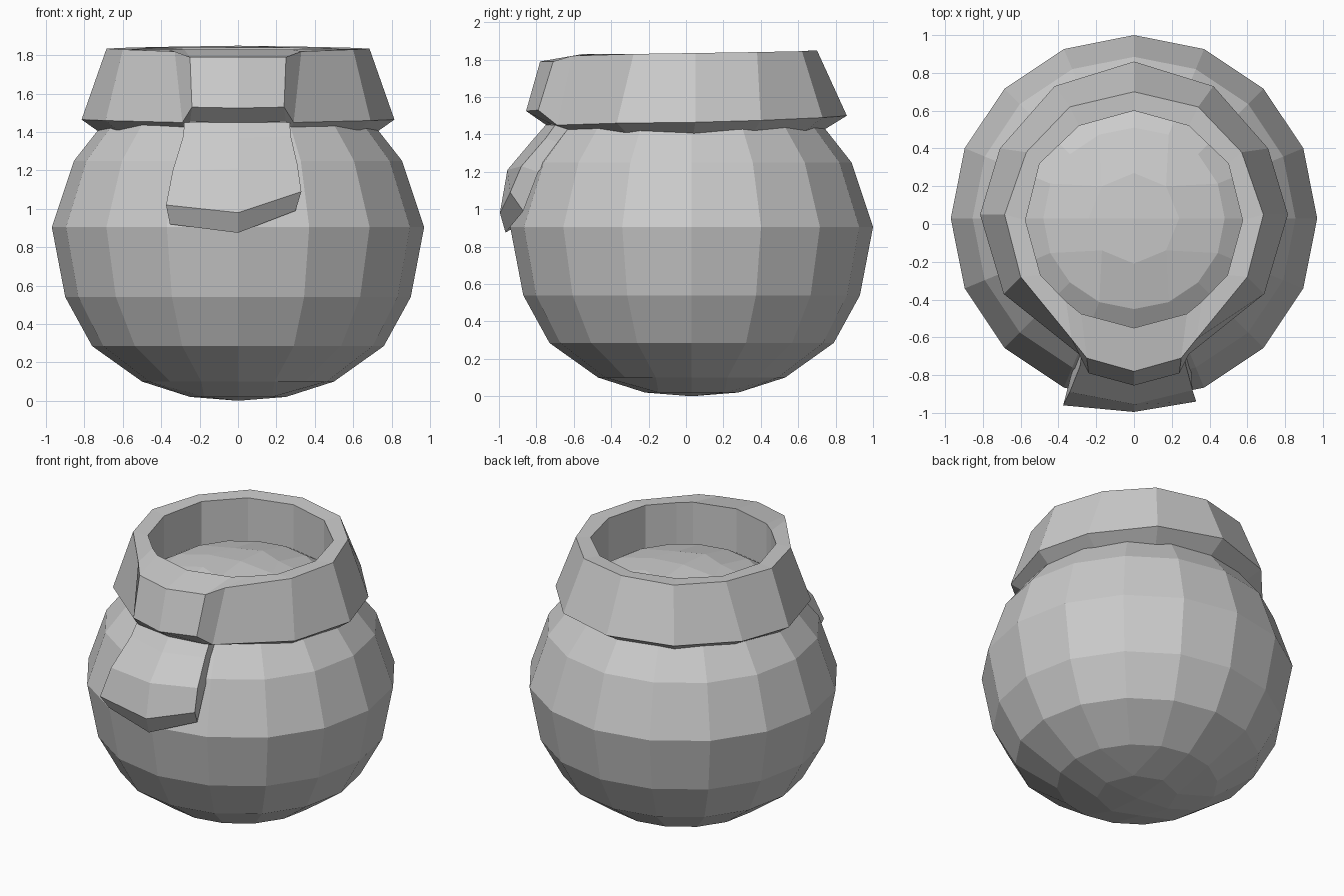
import bpy, bmesh
from math import pi, sin, cos, atan2

if "Cube" in bpy.data.objects:
    bpy.data.objects.remove(bpy.data.objects["Cube"])


def finish(bm, name):
    bmesh.ops.recalc_face_normals(bm, faces=bm.faces)
    me = bpy.data.meshes.new(name)
    bm.to_mesh(me)
    bm.free()
    ob = bpy.data.objects.new(name, me)
    bpy.context.collection.objects.link(ob)
    return ob


def bridge(bm, a, b):
    n = len(a)
    for i in range(n):
        j = (i + 1) % n
        bm.faces.new((a[i], a[j], b[j], b[i]))


def cap(bm, heights, radius, cy):
    """4x4 grid bent into a round cap; returns its 16 rim vertices in order."""
    grid = {}
    for i in range(-2, 3):
        for j in range(-2, 3):
            if abs(i) >= abs(j):
                a = pi / 4 * j / i if i else 0
                x, y = i * cos(a), i * sin(a)
            else:
                a = pi / 4 * i / j
                x, y = j * sin(a), j * cos(a)
            k = max(abs(i), abs(j))
            grid[i, j] = bm.verts.new((x * radius / 2, cy + y * radius / 2, heights[k]))
    for i in range(-2, 2):
        for j in range(-2, 2):
            bm.faces.new((grid[i, j], grid[i + 1, j], grid[i + 1, j + 1], grid[i, j + 1]))
    rim = [v for (i, j), v in grid.items() if max(abs(i), abs(j)) == 2]
    return sorted(rim, key=lambda v: round(atan2(v.co.y - cy, v.co.x), 4) % (2 * pi))


# Round body: gridded caps joined by 16-sided rings
bm = bmesh.new()
CY = 0.03
loops = [cap(bm, (0, 0.02, 0.10), 0.5, CY)]
for r, z in [(0.76, 0.285), (0.90, 0.54), (0.97, 0.905), (0.855, 1.25), (0.69, 1.46)]:
    loops.append([bm.verts.new((r * cos(i * pi / 8), CY + r * sin(i * pi / 8), z))
                  for i in range(16)])
loops.append(cap(bm, (1.67, 1.65, 1.59), 0.48, CY))
for a, b in zip(loops, loops[1:]):
    bridge(bm, a, b)
finish(bm, "round_body")

# Collar with knot at the front: half outlines (back to front), mirrored
under = [(0, .73, 1.42), (.36, .64, 1.42), (.61, .36, 1.41), (.73, .04, 1.405),
         (.63, -.32, 1.41), (.28, -.61, 1.42), (.25, -.72, 1.455), (0, -.74, 1.445)]
low = [(0, .86, 1.50), (.42, .73, 1.49), (.71, .40, 1.475), (.815, .05, 1.465),
       (.69, -.37, 1.46), (.29, -.69, 1.45), (.24, -.79, 1.53), (0, -.855, 1.525)]
top = [(0, .70, 1.85), (.34, .62, 1.845), (.57, .38, 1.84), (.685, .05, 1.835),
       (.60, -.28, 1.83), (.33, -.61, 1.82), (.25, -.71, 1.79), (0, -.78, 1.79)]
inner = [(0, .60, 1.84), (.29, .52, 1.84), (.50, .32, 1.835), (.575, .02, 1.83),
         (.495, -.27, 1.83), (.36, -.41, 1.83), (.28, -.475, 1.83), (0, -.55, 1.83)]
floor = [(x, y, 1.50) for x, y, z in inner]
bm = bmesh.new()
loops = []
for half in (under, low, top, inner, floor):
    full = half + [(-x, y, z) for x, y, z in half[-2:0:-1]]
    loops.append([bm.verts.new(p) for p in full])
for a, b in zip(loops, loops[1:] + loops[:1]):
    bridge(bm, a, b)
finish(bm, "collar")

# Hanging tail: front sheet of three columns, with thickness behind it
front = [[(-.28, -.70, 1.45), (0, -.75, 1.45), (.27, -.70, 1.45)],
         [(-.285, -.75, 1.38), (0, -.82, 1.37), (.275, -.75, 1.38)],
         [(-.34, -.89, 1.20), (0, -.955, 1.21), (.31, -.88, 1.23)],
         [(-.375, -.96, 1.02), (0, -.995, .98), (.33, -.94, 1.09)]]
back = [[(x * .98, y + .09, z - .03) for x, y, z in row] for row in front[:3]]
back.append([(-.355, -.89, .92), (0, -.965, .875), (.30, -.87, .99)])
bm = bmesh.new()
F, B = ([[bm.verts.new(p) for p in row] for row in s] for s in (front, back))
for s in (F, B):
    for r0, r1 in zip(s, s[1:]):
        for i in range(2):
            bm.faces.new((r0[i], r0[i + 1], r1[i + 1], r1[i]))


def border(s):
    return s[0] + [r[2] for r in s[1:]] + s[-1][1::-1] + [r[0] for r in s[-2:0:-1]]


bridge(bm, border(F), border(B))
finish(bm, "collar_tail")
